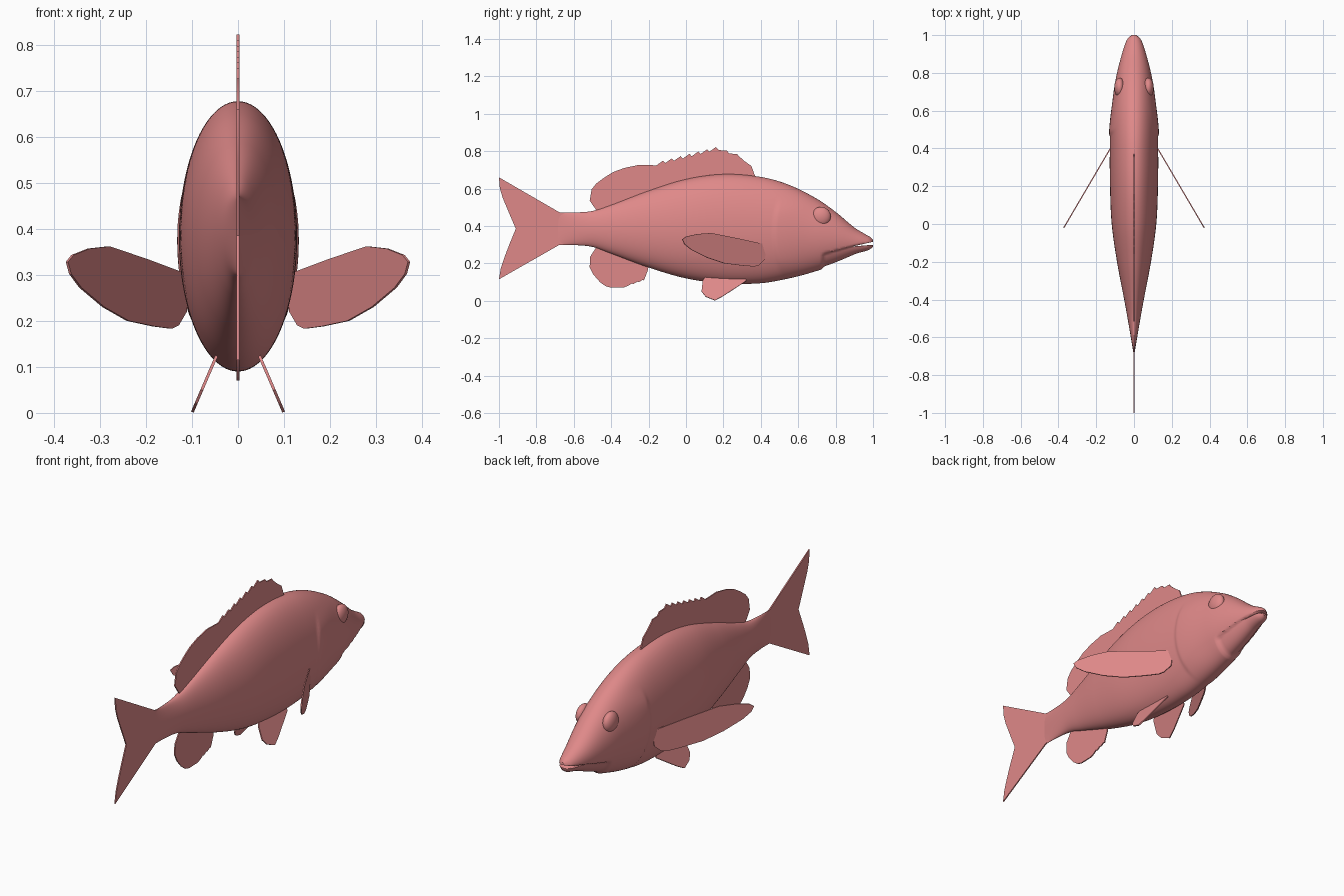
import bpy, bmesh, math
from mathutils import Vector

cube = bpy.data.objects.get("Cube")
if cube:
    bpy.data.objects.remove(cube, do_unlink=True)

salmon = bpy.data.materials.new("salmon pink")
salmon.use_nodes = True
colour = (0.74, 0.25, 0.25, 1)
salmon.diffuse_color = colour
salmon.node_tree.nodes["Principled BSDF"].inputs["Base Color"].default_value = colour


def finish(name, bm, angle=40):
    bmesh.ops.recalc_face_normals(bm, faces=bm.faces)
    mesh = bpy.data.meshes.new(name)
    bm.to_mesh(mesh)
    bm.free()
    mesh.materials.append(salmon)
    ob = bpy.data.objects.new(name, mesh)
    bpy.context.collection.objects.link(ob)
    smooth(ob, angle)
    return ob


def smooth(ob, angle):
    bpy.ops.object.select_all(action='DESELECT')
    ob.select_set(True)
    bpy.context.view_layer.objects.active = ob
    bpy.ops.object.shade_smooth_by_angle(angle=math.radians(angle))


def step(lo, hi, v):
    t = min(max((v - lo) / (hi - lo), 0), 1)
    return t * t * (3 - 2 * t)


# Body profile: y, top z, bottom z, half width
STATIONS = [
    (-.69, .472, .298, .002), (-.6, .472, .298, .017), (-.5, .48, .288, .034),
    (-.4, .512, .252, .052), (-.2, .588, .178, .09), (0, .65, .12, .118),
    (.2, .677, .093, .127), (.4, .662, .094, .128), (.55, .62, .12, .123),
    (.7, .545, .16, .108), (.8, .475, .195, .09), (.9, .392, .237, .064),
    (.96, .355, .262, .045), (.985, .341, .275, .032), (1, .326, .29, .012)]


def profile(y):
    i = 0
    while i < len(STATIONS) - 2 and STATIONS[i + 1][0] < y:
        i += 1

    def slope(k, j):
        a, b = STATIONS[max(k - 1, 0)], STATIONS[min(k + 1, len(STATIONS) - 1)]
        return (b[j] - a[j]) / (b[0] - a[0])

    p, q = STATIONS[i], STATIONS[i + 1]
    d = q[0] - p[0]
    t = (y - p[0]) / d
    s = step(0, 1, t)
    return [p[j] * (1 - s) + q[j] * s + d * t * (1 - t) *
            ((1 - t) * slope(i, j) - t * slope(i + 1, j)) for j in (1, 2, 3)]


def mouth_z(y):
    return .32 + (y - 1) * .27


# Body: lofted ellipses with a raised gill cover and a recessed lower jaw
ROWS, RING = 190, 88
bm = bmesh.new()
rings = []
for r in range(ROWS + 1):
    y = -.69 + 1.69 * r / ROWS
    top, bottom, w = profile(y)
    c, h = (top + bottom) / 2, (top - bottom) / 2
    ring = []
    for k in range(RING):
        a = math.tau * k / RING
        x, z = w * math.sin(a), c + h * math.cos(a)
        # gill cover edge bows backward around mid height
        edge = .47 + .9 * (z - .36) ** 2
        gill = .006 * step(edge - .012, edge + .012, y) * (1 - step(edge, edge + .2, y))
        gill *= step(.1, .22, z) * (1 - step(.46, .56, z))
        # jaw recess: rounded at the mouth corner
        corner = .73 + 3 * max(0, z - .215) ** 2
        jaw = step(corner - .008, corner + .01, y) * (1 - step(-.006, .006, z - mouth_z(y)))
        jaw *= .011 * (1 - step(.9, 1, y))
        n = Vector((math.sin(a) / max(w, .01), 0, math.cos(a) / h)).normalized()
        ring.append(bm.verts.new(Vector((x, y, z)) + n * (gill - jaw)))
    rings.append(ring)
for a, b in zip(rings, rings[1:]):
    for k in range(RING):
        m = (k + 1) % RING
        bm.faces.new((a[k], a[m], b[m], b[k]))
bm.faces.new(rings[0])
bm.faces.new(rings[-1])
body = finish("body", bm)


def plate(name, outline, place, shift, bulge=0):
    """Thin fin: outline in (y, z), placed in space and thickened by shift."""
    bm = bmesh.new()
    face = bm.faces.new([bm.verts.new(Vector(place(y, z)) - Vector(shift) / 2)
                         for y, z in outline])
    new = bmesh.ops.extrude_face_region(bm, geom=[face])
    bmesh.ops.translate(bm, vec=shift,
                        verts=[v for v in new["geom"] if isinstance(v, bmesh.types.BMVert)])
    return finish(name, bm, 20)


def flat(y, z):
    return (0, y, z)


# Mouth opening: wedge cut at the snout
cutter = plate("mouth_cutter", [(1.03, .322), (1.03, .302), (.89, mouth_z(.89))],
               flat, (.3, 0, 0))
cutter.hide_render = True
cut = body.modifiers.new("mouth", 'BOOLEAN')
cut.operation, cut.solver, cut.object = 'DIFFERENCE', 'EXACT', cutter
bpy.context.view_layer.objects.active = body
bpy.ops.object.modifier_apply(modifier=cut.name)
bpy.data.objects.remove(cutter, do_unlink=True)


def toothed(start, end, count, depth):
    """Saw edge between two outline points."""
    pts = []
    for i in range(count):
        for t, drop in ((0, 0), (.75, depth)):
            f = (i + t) / count
            pts.append((start[0] + (end[0] - start[0]) * f,
                        start[1] + (end[1] - start[1]) * f - drop))
    return pts


THIN = (.006, 0, 0)

# Dorsal fin: spiny front, rounded soft rear
dorsal = [(-.4, .46), (.3, .62), (.37, .665), (.35, .72), (.315, .745), (.275, .78)]
dorsal += toothed((.275, .785), (.16, .822), 2, .012)
dorsal += toothed((.16, .822), (-.17, .737), 7, .016)
dorsal += [(-.25, .727), (-.33, .71), (-.39, .688), (-.435, .66), (-.48, .627),
           (-.505, .595), (-.515, .535), (-.48, .485)]
plate("dorsal_fin", dorsal, flat, THIN)

# Anal fin
anal = [(-.4, .31), (-.48, .285), (-.513, .235), (-.515, .18), (-.495, .14),
        (-.46, .10), (-.43, .078), (-.4, .07), (-.33, .072)]
anal += toothed((-.31, .08), (-.225, .108), 3, -.006)
anal += [(-.225, .108), (-.205, .16), (-.19, .23)]
plate("anal_fin", anal, flat, THIN)

# Tail fin
plate("tail_fin", [(-.6, .46), (-.675, .472), (-1, .66), (-.995, .6), (-.98, .55),
                   (-.94, .455), (-.91, .385), (-.945, .3), (-.97, .235),
                   (-.99, .175), (-1, .115), (-.675, .30), (-.6, .31)], flat, THIN)

# Paired fins and eyes
pectoral = [(.43, .3), (.28, .333), (.135, .362), (.06, .357), (0, .343), (-.02, .328),
            (-.008, .302), (.03, .272), (.115, .23), (.205, .2), (.3, .188),
            (.365, .183), (.39, .19), (.42, .22)]
pelvic = [(.12, .15), (.09, .11), (.083, .05), (.105, .022), (.155, .002),
          (.2, .026), (.32, .105), (.32, .15)]
for side, s in (("left", 1), ("right", -1)):
    plate(side + "_pectoral_fin", pectoral,
          lambda y, z: (s * (.36 - .587 * y), y, z), (s * .005, .003, 0))
    plate(side + "_pelvic_fin", pelvic,
          lambda y, z: (s * (.1 - .43 * z), y, z), (s * .006, 0, .002))
    bm = bmesh.new()
    bmesh.ops.create_uvsphere(bm, u_segments=32, v_segments=16, radius=.052)
    for v in bm.verts:
        v.co = Vector((v.co.x * .55 + s * .076, v.co.y + .722, v.co.z + .45))
    finish(side + "_eye", bm)
